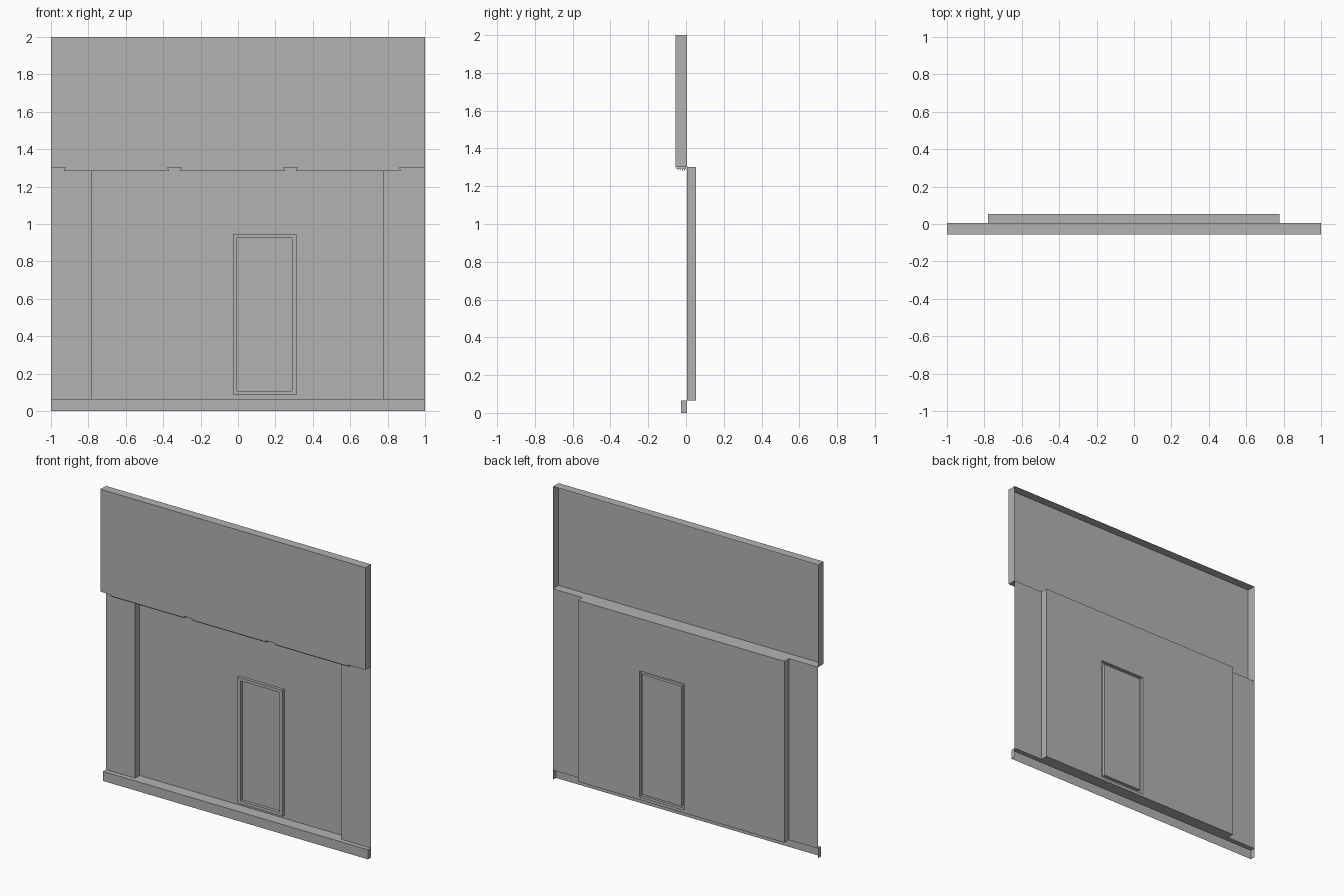
import bpy
import bmesh

cube = bpy.data.objects.get("Cube")
if cube:
    bpy.data.objects.remove(cube)

PLASTER = bpy.data.materials.new("plain grey plaster")
PLASTER.use_nodes = True
GREY = (0.45, 0.45, 0.45, 1)
PLASTER.diffuse_color = GREY
PLASTER.node_tree.nodes["Principled BSDF"].inputs["Base Color"].default_value = GREY

WALL_Y = 0.005       # plane of the piers
RECESS_Y = 0.054     # plane of the set-back wall
BASE_TOP = 0.065
SOFFIT = 1.302


def finish(name, bm):
    mesh = bpy.data.meshes.new(name)
    bm.to_mesh(mesh)
    bm.free()
    mesh.materials.append(PLASTER)
    obj = bpy.data.objects.new(name, mesh)
    bpy.context.collection.objects.link(obj)
    return obj


def shell_box(name, x, y, z, open_back=False, open_bottom=False):
    """Box spanning the given ranges, with optional open sides."""
    bm = bmesh.new()
    bmesh.ops.create_cube(bm, size=1)
    for v in bm.verts:
        for i, (lo, hi) in enumerate((x, y, z)):
            v.co[i] = hi if v.co[i] > 0 else lo
    bm.normal_update()
    drop = [f for f in bm.faces
            if (open_back and f.normal.y > 0.5) or (open_bottom and f.normal.z < -0.5)]
    bmesh.ops.delete(bm, geom=drop, context='FACES')
    return finish(name, bm)


def stepped_panel(name, steps):
    """Nested upright rectangles (x0, x1, z0, z1, y) joined by strips, last one filled."""
    bm = bmesh.new()
    rings = [[bm.verts.new((x, y, z)) for x, z in ((x0, z0), (x1, z0), (x1, z1), (x0, z1))]
             for x0, x1, z0, z1, y in steps]
    for a, b in zip(rings, rings[1:]):
        for i in range(4):
            j = (i + 1) % 4
            bm.faces.new((a[i], a[j], b[j], b[i]))
    bm.faces.new(rings[-1])
    return finish(name, bm)


# Upper sign board and plinth: hollow, open towards the back
shell_box("upper_fascia", (-1, 1), (-0.055, WALL_Y), (SOFFIT, 2), open_back=True)
shell_box("plinth", (-1, 1), (-0.027, WALL_Y), (0, BASE_TOP),
          open_back=True, open_bottom=True)

# Side piers
stepped_panel("right_pier", [(-1, -0.78, BASE_TOP, SOFFIT, WALL_Y)])
stepped_panel("left_pier", [(0.777, 1, BASE_TOP, SOFFIT, WALL_Y)])

# Set-back wall with raised door frame and sunken door leaf
recess = (-0.78, 0.777, BASE_TOP, SOFFIT)
frame = (-0.028, 0.312, 0.085, 0.945)
leaf = (-0.005, 0.29, 0.107, 0.925)
FRAME_Y = RECESS_Y - 0.02
stepped_panel("recessed_wall_and_door", [
    (*recess, WALL_Y), (*recess, RECESS_Y),
    (*frame, RECESS_Y), (*frame, FRAME_Y),
    (*leaf, FRAME_Y), (*leaf, RECESS_Y)])

# Three slatted strips hanging under the fascia
for n, start in enumerate((-0.93, -0.31, 0.31)):
    end = start + 0.56
    strip = shell_box(f"soffit_strip_{n + 1}", (start, end), (-0.05, 0), (1.29, SOFFIT))
    for v in strip.data.vertices:          # splayed ends
        if v.co.z > 1.3:
            v.co.x += 0.008 if v.co.x < start + 0.1 else -0.008
    for k in range(4):
        y = -0.043 + k * 0.011
        shell_box(f"strip_{n + 1}_slat_{k + 1}", (start, end), (y, y + 0.004), (1.283, 1.291))
